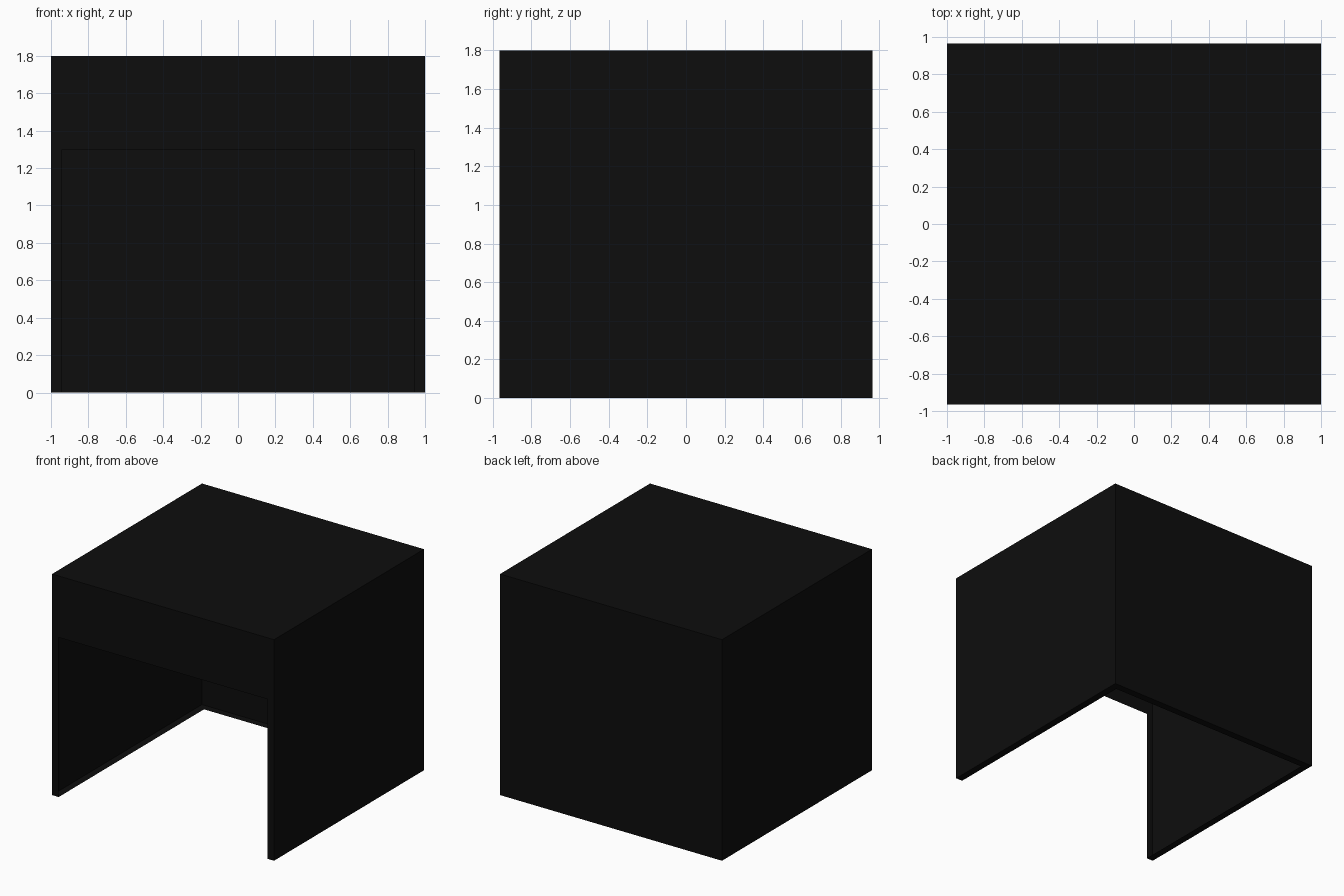
import bpy

if "Cube" in bpy.data.objects:
    bpy.data.objects.remove(bpy.data.objects["Cube"])

W, D, H = 1.0, 0.965, 1.8      # half width, half depth, height
LIP, OPEN_H = 0.06, 1.3        # rim width, height of the front opening
I = W - LIP

black = bpy.data.materials.new("black")
black.diffuse_color = (0.004, 0.004, 0.004, 1)
black.use_nodes = True
black.node_tree.nodes["Principled BSDF"].inputs["Base Color"].default_value = black.diffuse_color


def panel(name, *corners):
    """Thin sheet from four corner points."""
    mesh = bpy.data.meshes.new(name)
    mesh.from_pydata(corners, [], [(0, 1, 2, 3)])
    mesh.materials.append(black)
    obj = bpy.data.objects.new(name, mesh)
    bpy.context.collection.objects.link(obj)
    return obj


# Top, back and front apron
panel("top_panel", (-W, -D, H), (W, -D, H), (W, D, H), (-W, D, H))
panel("back_panel", (W, D, 0), (-W, D, 0), (-W, D, H), (W, D, H))
panel("front_apron", (-W, -D, OPEN_H), (W, -D, OPEN_H), (W, -D, H), (-W, -D, H))

# Rim under the back
panel("back_bottom_rim", (-I, D - LIP, 0), (-I, D, 0), (I, D, 0), (I, D - LIP, 0))

# Sides with their front and bottom rims
for side, s in (("left", -1), ("right", 1)):
    parts = {
        "side_panel": [(s * W, -D, 0), (s * W, D, 0), (s * W, D, H), (s * W, -D, H)],
        "front_rim": [(s * I, -D, 0), (s * W, -D, 0), (s * W, -D, OPEN_H), (s * I, -D, OPEN_H)],
        "bottom_rim": [(s * W, -D, 0), (s * I, -D, 0), (s * I, D, 0), (s * W, D, 0)],
    }
    for name, pts in parts.items():
        panel(f"{side}_{name}", *(pts if s > 0 else pts[::-1]))
